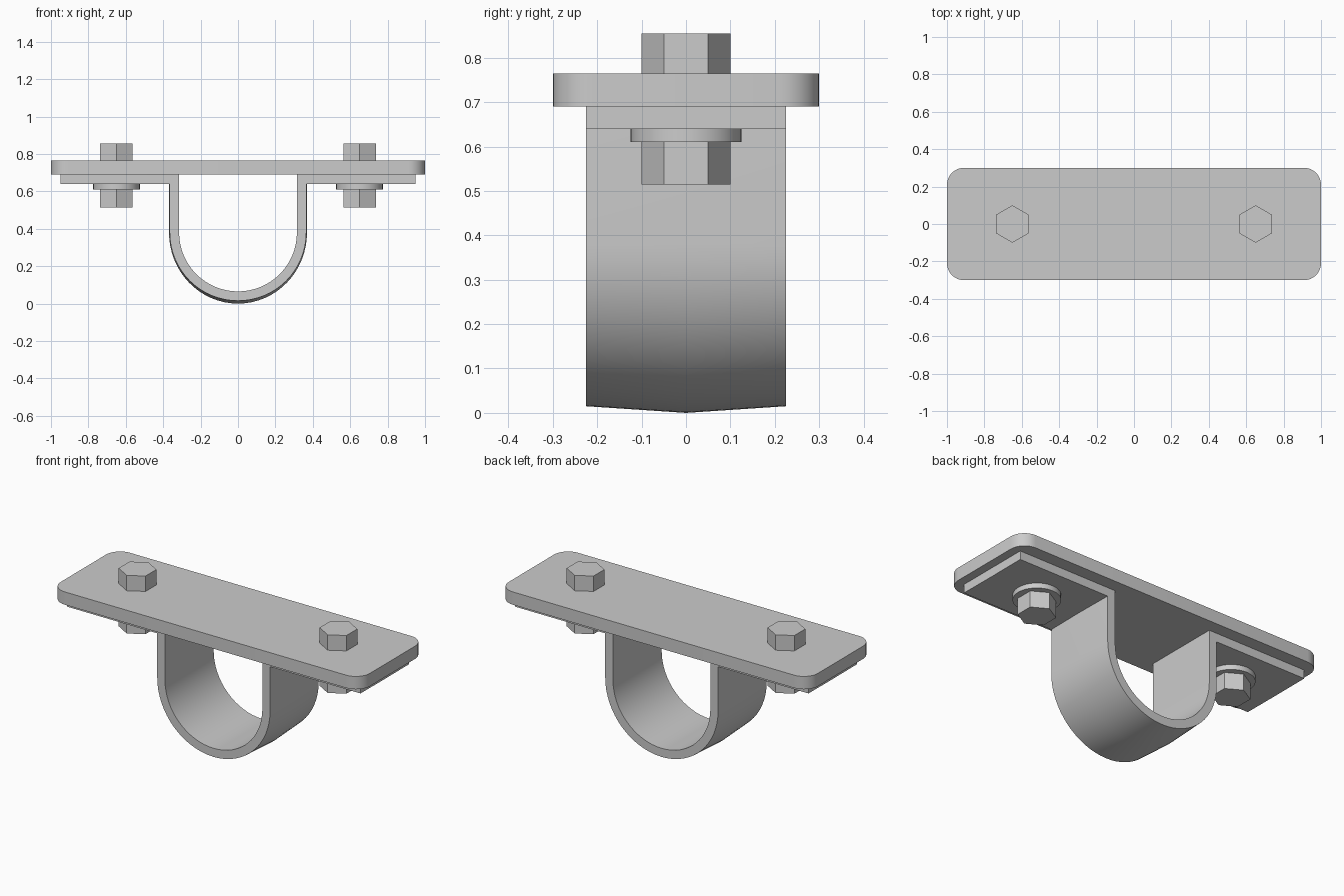
import bpy, bmesh, math

if "Cube" in bpy.data.objects:
    bpy.data.objects.remove(bpy.data.objects["Cube"])

steel = bpy.data.materials.new("steel grey")
steel.diffuse_color = (0.6, 0.6, 0.6, 1)
steel.use_nodes = True
steel.node_tree.nodes["Principled BSDF"].inputs["Base Color"].default_value = steel.diffuse_color


def finish(name, bm, smooth=True):
    bmesh.ops.recalc_face_normals(bm, faces=bm.faces)
    me = bpy.data.meshes.new(name)
    bm.to_mesh(me)
    bm.free()
    me.materials.append(steel)
    ob = bpy.data.objects.new(name, me)
    bpy.context.collection.objects.link(ob)
    if smooth:
        bpy.ops.object.select_all(action='DESELECT')
        ob.select_set(True)
        bpy.context.view_layer.objects.active = ob
        bpy.ops.object.shade_smooth_by_angle(angle=math.radians(30))
    return ob


def prism(name, outline, z0, z1, smooth=True):
    bm = bmesh.new()
    face = bm.faces.new([bm.verts.new((x, y, z0)) for x, y in outline])
    ext = bmesh.ops.extrude_face_region(bm, geom=[face])
    for v in ext["geom"]:
        if isinstance(v, bmesh.types.BMVert):
            v.co.z = z1
    return finish(name, bm, smooth)


def ring(cx, r, n, start=0.0):
    return [(cx + r * math.cos(start + 2 * math.pi * i / n),
             r * math.sin(start + 2 * math.pi * i / n)) for i in range(n)]


# Top plate with rounded corners
R = 0.09
plate = []
for k, (sx, sy) in enumerate([(1, 1), (-1, 1), (-1, -1), (1, -1)]):
    for i in range(9):
        a = math.pi / 2 * (k + i / 8)
        plate.append((sx * (1 - R) + R * math.cos(a), sy * (0.3 - R) + R * math.sin(a)))
prism("top_plate", plate, 0.69, 0.765)

# U strap: paired outer and inner profile points, outer middle row slightly crowned
CZ, RO, RI, W = 0.38, 0.365, 0.315, 0.225
pairs = [((-0.95, 0.64), (-0.95, 0.69), (0, -0.001)),
         ((-RO, 0.64), (-RI, 0.69), (-0.004, -0.001))]
N = 32
for i in range(N + 1):
    a = math.pi + math.pi * i / N
    c, s = math.cos(a), math.sin(a)
    pairs.append(((RO * c, CZ + RO * s), (RI * c, CZ + RI * s), (0.004 * c, 0.015 * s)))
pairs += [((-o[0], o[1]), (-n[0], n[1]), (-d[0], d[1])) for o, n, d in reversed(pairs[:2])]

bm = bmesh.new()
rows = []
for (ox, oz), (ix, iz), (dx, dz) in pairs:
    rows.append([bm.verts.new(p) for p in (
        (ox, -W, oz), (ox + dx, 0, oz + dz), (ox, W, oz), (ix, W, iz), (ix, -W, iz))])
for a, b in zip(rows, rows[1:]):
    for j in range(5):
        k = (j + 1) % 5
        bm.faces.new((a[j], a[k], b[k], b[j]))
bm.faces.new(rows[0])
bm.faces.new(rows[-1])
finish("u_strap", bm)

# Bolt heads, washers and nuts on both sides
for side, x in (("left", -0.65), ("right", 0.65)):
    hexagon = ring(x, 0.1, 6, math.pi / 2)
    prism("bolt_head_" + side, hexagon, 0.765, 0.855, False)
    prism("washer_" + side, ring(x, 0.125, 32), 0.61, 0.64)
    prism("nut_" + side, hexagon, 0.515, 0.61, False)
